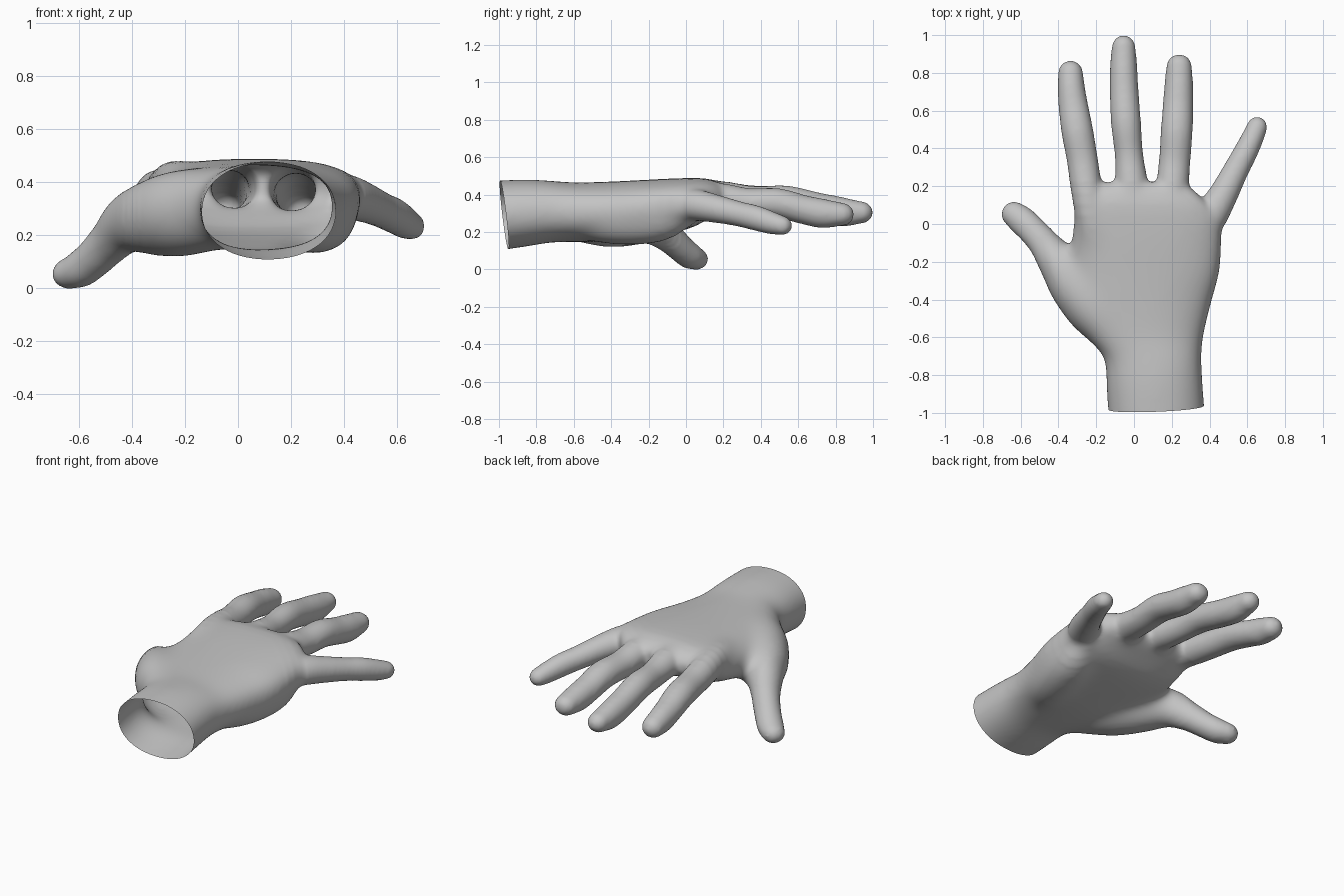
import bpy, bmesh, math
from mathutils import Vector

if "Cube" in bpy.data.objects:
    bpy.data.objects.remove(bpy.data.objects["Cube"])

SIDES = 32
STEPS = 8
UP = Vector((0, 0, 1))

skin = bpy.data.materials.new("plain grey")
skin.diffuse_color = (0.55, 0.55, 0.55, 1)
skin.use_nodes = True
skin.node_tree.nodes["Principled BSDF"].inputs["Base Color"].default_value = skin.diffuse_color


def spline(points):
    """Smooth path through (x, y, z, half width, half height) points."""
    p = [Vector(q) for q in points]
    p = [p[0] * 2 - p[1]] + p + [p[-1] * 2 - p[-2]]
    out = []
    for i in range(1, len(p) - 2):
        a, b, c, d = p[i - 1:i + 3]
        for s in range(STEPS):
            t = s / STEPS
            out.append((b * 2 + (c - a) * t + (a * 2 - b * 5 + c * 4 - d) * t * t
                        + (b * 3 - a - c * 3 + d) * t ** 3) * 0.5)
    return out + [p[-2]]


def loft(bm, points, power=(2, 2), axis=None, dome=True):
    """Closed tube along a path, with a rounded far end."""
    path = spline(points)
    rings = []
    for i, q in enumerate(path):
        lo, hi = path[max(i - 1, 0)], path[min(i + 1, len(path) - 1)]
        tan = axis or Vector((hi - lo)[:3]).normalized()
        rings.append((Vector(q[:3]), tan, q[3], q[4]))
    if dome:
        c, tan, w, h = rings[-1]
        for k in range(1, 8):
            a = k / 8 * math.pi / 2
            rings.append((c + tan * w * math.sin(a), tan, w * math.cos(a), h * math.cos(a)))
    loops = []
    for i, (c, tan, w, h) in enumerate(rings):
        e = 2 / (power[0] + (power[1] - power[0]) * i / len(rings))
        side = tan.cross(UP).normalized()
        up = side.cross(tan)
        loop = []
        for k in range(SIDES):
            a = 2 * math.pi * k / SIDES
            u, v = math.cos(a), math.sin(a)
            u = math.copysign(abs(u) ** e, u)
            v = math.copysign(abs(v) ** e, v)
            loop.append(bm.verts.new(c + side * u * w + up * v * h))
        loops.append(loop)
    for a, b in zip(loops, loops[1:]):
        for k in range(SIDES):
            n = (k + 1) % SIDES
            bm.faces.new((a[k], a[n], b[n], b[k]))
    bm.faces.new(loops[0][::-1])
    bm.faces.new(loops[-1])


bm = bmesh.new()

# wrist and palm: y, x min, x max, z min, z max
palm = [(-1.10, -.135, .385, .085, .475), (-.85, -.15, .368, .122, .482),
        (-.71, -.16, .36, .145, .475), (-.60, -.25, .37, .145, .466),
        (-.42, -.32, .412, .15, .47), (-.25, -.33, .458, .17, .478),
        (-.08, -.33, .465, .195, .487), (.03, -.32, .45, .222, .49),
        (.11, -.30, .39, .265, .488), (.18, -.23, .315, .305, .465),
        (.22, -.16, .26, .34, .43)]
loft(bm, [((a + b) / 2, y, (c + d) / 2, (b - a) / 2, (d - c) / 2)
          for y, a, b, c, d in palm], (2.1, 3.0), Vector((0, 1, 0)), False)

# heel of the hand below the little finger
loft(bm, [(.20, -.62, .28, .08, .10), (.26, -.40, .26, .135, .128),
          (.32, -.15, .265, .13, .123), (.35, 0, .31, .08, .08)])

# thumb with its fleshy base
loft(bm, [(-.08, -.60, .30, .12, .15), (-.20, -.44, .285, .165, .167),
          (-.305, -.315, .27, .15, .153), (-.405, -.19, .245, .11, .115),
          (-.478, -.10, .18, .083, .086), (-.542, -.03, .115, .077, .074),
          (-.595, .02, .073, .077, .070), (-.635, .052, .058, .069, .06)])

# index finger
loft(bm, [(-.18, -.25, .38, .05, .05), (-.215, -.04, .395, .08, .085),
          (-.243, .12, .395, .085, .09), (-.272, .33, .372, .083, .08),
          (-.30, .49, .367, .085, .08), (-.322, .63, .335, .079, .076),
          (-.332, .72, .313, .073, .078), (-.336, .80, .30, .067, .065)])

# middle finger
loft(bm, [(.02, -.25, .39, .05, .05), (0, -.05, .395, .085, .085),
          (-.01, .17, .39, .09, .086), (-.026, .36, .37, .076, .076),
          (-.042, .53, .37, .08, .08), (-.052, .70, .333, .077, .08),
          (-.055, .83, .308, .073, .08), (-.055, .937, .305, .064, .06)])

# ring finger
loft(bm, [(.16, -.25, .39, .05, .05), (.18, -.05, .385, .085, .09),
          (.20, .16, .38, .088, .087), (.215, .33, .358, .084, .078),
          (.226, .49, .355, .085, .08), (.233, .63, .32, .081, .078),
          (.237, .73, .30, .077, .079), (.239, .832, .295, .069, .063)])

# little finger
loft(bm, [(.27, -.22, .35, .05, .05), (.345, -.06, .35, .085, .085),
          (.41, .05, .345, .09, .085), (.475, .16, .325, .078, .076),
          (.537, .28, .298, .069, .068), (.588, .375, .275, .065, .068),
          (.627, .455, .25, .06, .062), (.652, .514, .235, .056, .053)])

mesh = bpy.data.meshes.new("hand")
bmesh.ops.recalc_face_normals(bm, faces=bm.faces)
bm.to_mesh(mesh)
bm.free()
hand = bpy.data.objects.new("hand", mesh)
bpy.context.collection.objects.link(hand)

# fuse all parts into one soft skin
fuse = hand.modifiers.new("fuse", 'REMESH')
fuse.mode = 'VOXEL'
fuse.voxel_size = 0.012
soften = hand.modifiers.new("soften", 'SMOOTH')
soften.factor = 0.5
soften.iterations = 18
graph = bpy.context.evaluated_depsgraph_get()
fused = bpy.data.meshes.new_from_object(hand.evaluated_get(graph))
hand.modifiers.clear()
hand.data = fused

bm = bmesh.new()
bm.from_mesh(fused)

# blend the muscles of the palm more strongly than the fingers
for reach in (.22, .16, .10, .04):
    area = [v for v in bm.verts if v.co.y < reach - max(0, v.co.x - .2) * .8
            and v.co.x > -.36 - reach / 3]
    for _ in range(14):
        bmesh.ops.smooth_vert(bm, verts=area, factor=0.5,
                              use_axis_x=True, use_axis_y=True, use_axis_z=True)

# cut the wrist open at a slight slant and rest the thumb on the ground
bmesh.ops.bisect_plane(bm, geom=bm.verts[:] + bm.edges[:] + bm.faces[:],
                       plane_co=(0, -.998, .47), plane_no=(-.04, 1, .12),
                       clear_inner=True)
low = min(v.co.z for v in bm.verts)
bmesh.ops.translate(bm, verts=bm.verts, vec=(0, 0, -low))
for f in bm.faces:
    f.smooth = True
    f.material_index = 0
bm.to_mesh(fused)
bm.free()
fused.materials.clear()
fused.materials.append(skin)
